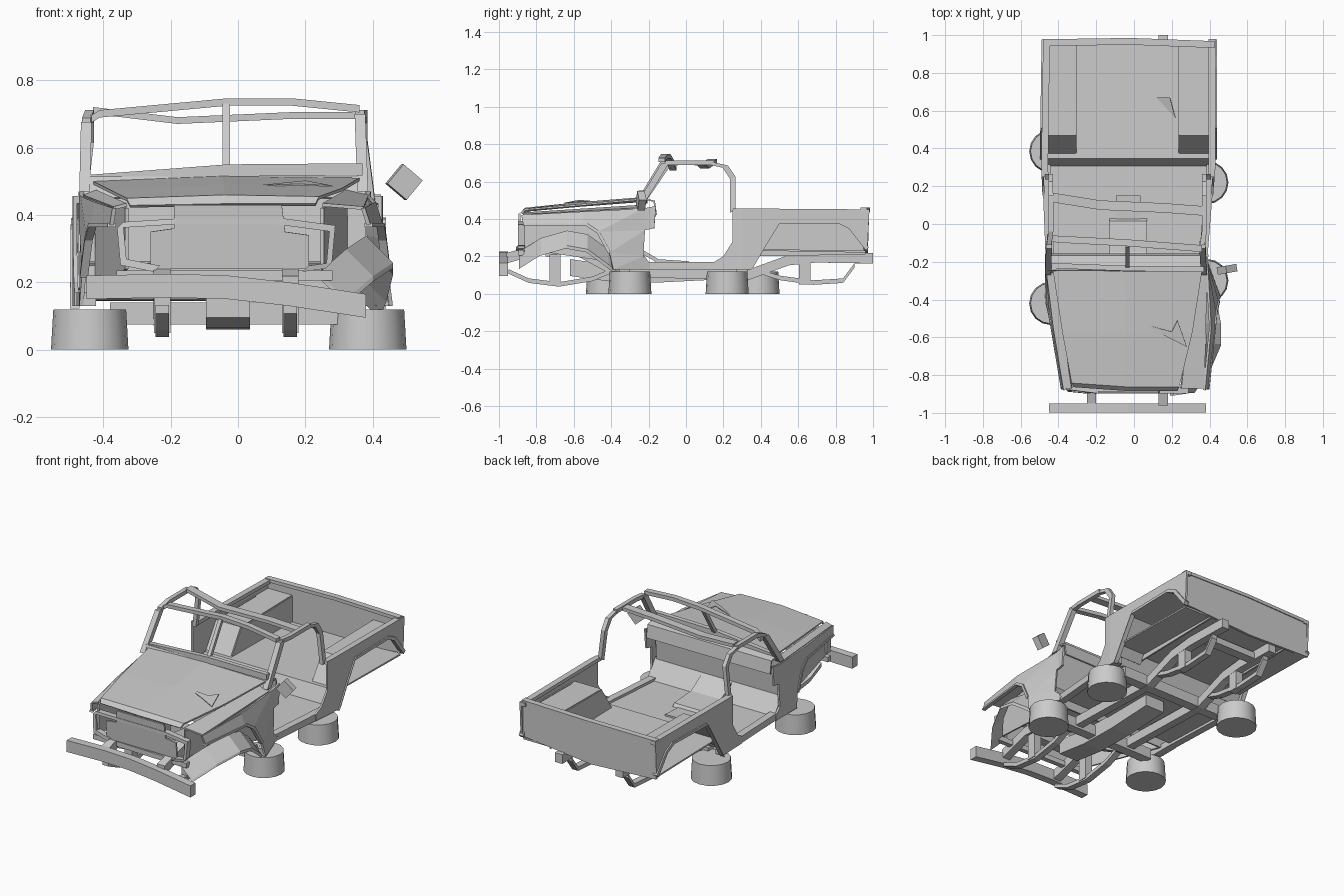
import bpy, bmesh
from math import radians
from mathutils import Vector, Euler


def finish(name, bm, thick=0):
    bmesh.ops.recalc_face_normals(bm, faces=bm.faces)
    me = bpy.data.meshes.new(name)
    bm.to_mesh(me)
    bm.free()
    ob = bpy.data.objects.new(name, me)
    bpy.context.collection.objects.link(ob)
    if thick:
        m = ob.modifiers.new("thickness", 'SOLIDIFY')
        m.thickness, m.offset = thick, 0
    return ob


def box(name, lo, hi, rot=(0, 0, 0)):
    bm = bmesh.new()
    bmesh.ops.create_cube(bm, size=1)
    lo, hi = Vector(lo), Vector(hi)
    r = Euler([radians(a) for a in rot]).to_matrix()
    for v in bm.verts:
        v.co = (lo + hi) / 2 + r @ (v.co * (hi - lo))
    return finish(name, bm)


def panel(name, pts, thick=0.01):
    bm = bmesh.new()
    bm.faces.new([bm.verts.new(p) for p in pts])
    return finish(name, bm, thick)


def bar(name, path, a, b):
    """Rectangular section with half vectors a and b swept along a path."""
    bm, a, b = bmesh.new(), Vector(a), Vector(b)
    rings = [[bm.verts.new(Vector(p) + s * a + t * b)
              for s, t in ((1, 1), (1, -1), (-1, -1), (-1, 1))] for p in path]
    for r, q in zip(rings, rings[1:]):
        for i in range(4):
            bm.faces.new((r[i], r[i - 1], q[i - 1], q[i]))
    bm.faces.new(rings[0])
    bm.faces.new(rings[-1])
    return finish(name, bm)


def ribbon(name, yz, x0, x1, thick=0.01):
    bm = bmesh.new()
    rows = [[bm.verts.new((x, y, z)) for x in (x0, x1)] for y, z in yz]
    for r, q in zip(rows, rows[1:]):
        bm.faces.new((r[0], r[1], q[1], q[0]))
    return finish(name, bm, thick)


# body plan curves: x of the left and right flank along y
PLAN = {-1: [(-0.9, -0.36), (-0.55, -0.42), (-0.2, -0.465), (0.3, -0.485), (1, -0.475)],
        1: [(-0.9, 0.36), (-0.55, 0.40), (-0.2, 0.385), (0.3, 0.425), (1, 0.425)]}


def flank(s, y, z):
    for (y0, x0), (y1, x1) in zip(PLAN[s], PLAN[s][1:]):
        if y <= y1 + 1e-5:
            x = x0 + (x1 - x0) * (y - y0) / (y1 - y0)
            break
    lean = (0.45 - z) * (0.3 if s > 0 else 0.12) * min(1, max(0, (-0.2 - y) / 0.3))
    return x + s * lean


def side_panel(name, s, yz):
    bm = bmesh.new()
    bm.faces.new([bm.verts.new((0, y, z)) for y, z in yz])
    for y in (-0.55, -0.2, 0.3):
        bmesh.ops.bisect_plane(bm, geom=bm.verts[:] + bm.edges[:] + bm.faces[:],
                               plane_co=(0, y, 0), plane_no=(0, 1, 0))
    bmesh.ops.triangulate(bm, faces=bm.faces)
    for v in bm.verts:
        v.co.x = flank(s, v.co.y, v.co.z)
    return finish(name, bm, 0.012)


def on_flank(s, yz, inset=0):
    return [(flank(s, y, z) - s * inset, y, z) for y, z in yz]


FENDER = [(-0.88, 0.42), (-0.23, 0.455), (-0.16, 0.47), (-0.17, 0.35), (-0.22, 0.34), (-0.23, 0.2),
          (-0.19, 0.16), (-0.19, 0.13), (-0.39, 0.13), (-0.41, 0.22), (-0.47, 0.33), (-0.53, 0.37), (-0.87, 0.37)]
REAR_ARCH = [(0.35, 0.13), (0.42, 0.25), (0.5, 0.38), (0.82, 0.385), (0.88, 0.355), (0.97, 0.24)]
BED = [(0.25, 0.45), (0.98, 0.44)] + REAR_ARCH[::-1] + [(0.15, 0.13), (0.15, 0.17), (0.2, 0.2), (0.25, 0.28)]

for s, side in ((-1, "left"), (1, "right")):
    # outer skins, sills, arch lips and bed rails
    side_panel(side + "_front_fender", s, FENDER)
    side_panel(side + "_bed_side", s, BED)
    bar(side + "_sill", on_flank(s, [(-0.39, 0.15), (-0.2, 0.15), (0.3, 0.15), (0.35, 0.15)], 0.02),
        (0.022, 0, 0), (0, 0, 0.02))
    bar(side + "_rear_arch_lip", on_flank(s, REAR_ARCH), (0.014, 0, 0), (0, 0.008, 0.008))
    bar(side + "_front_arch_lip", on_flank(s, FENDER[9:]), (0.012, 0, 0), (0, 0.006, 0.006))
    bar(side + "_bed_rail", on_flank(s, [(0.25, 0.445), (0.3, 0.445), (0.98, 0.44)], 0.012),
        (0.018, 0, 0), (0, 0, 0.011))
    # boxed rear wheel wells
    inner, outer = (0.24, 0.42) if s > 0 else (-0.31, -0.475)
    ribbon(side + "_well_top", [(0.34, 0.18), (0.47, 0.38), (0.96, 0.385)], inner, outer)
    panel(side + "_well_wall", [(inner, y, z) for y, z in
                                ((0.35, 0.2), (0.47, 0.38), (0.96, 0.385), (0.96, 0.21))])
    # engine bay walls and fender tops
    xi, xr = (0.25, 0.32) if s > 0 else (-0.33, -0.42)
    panel(side + "_inner_fender", [(xi, -0.87, 0.24), (xr, -0.27, 0.15), (xr, -0.27, 0.45), (xi, -0.87, 0.42)])
    panel(side + "_fender_top", [(xi, -0.87, 0.43), (flank(s, -0.87, .42), -0.87, 0.42),
                                 (flank(s, -0.25, .45), -0.25, 0.455), (xr, -0.25, 0.47)])
    # chassis rail, leaf springs and spring hangers
    rx = 0.155 if s > 0 else -0.225
    bar(side + "_chassis_rail", [(rx, y, z) for y, z in
                                 ((-0.96, 0.19), (-0.75, 0.25), (-0.6, 0.24), (-0.38, 0.12), (0.33, 0.1),
                                  (0.55, 0.18), (0.7, 0.195), (1.0 if s > 0 else 0.96, 0.19))],
        (0.025, 0, 0), (0, 0, 0.028))
    for end, y0, path in (("front", -0.7, ((-0.95, 0.12), (-0.84, 0.07), (-0.68, 0.05), (-0.5, 0.08), (-0.38, 0.13))),
                          ("rear", 0.635, ((0.36, 0.13), (0.5, 0.085), (0.68, 0.06), (0.84, 0.07), (0.9, 0.15)))):
        bar(side + end + "_leaf_spring", [(rx, y, z) for y, z in path], (0.02, 0, 0), (0, 0, 0.012))
        box(side + end + "_spring_hanger", (rx - 0.024, y0 - 0.03, 0.05), (rx + 0.024, y0 + 0.03, 0.21))
    # windscreen post, roof rail and rear hoop
    xt, zt, xb = (0.362, 0.7, 0.37) if s > 0 else (-0.45, 0.675, -0.455)
    bar(side + "_windscreen_post", [(xb, -0.25, 0.47), (xt, -0.11, zt)], (0.016, 0, 0), (0, 0.02, 0))
    bar(side + "_roof_rail", [(xt, -0.11, zt), (xt + 0.01, -0.04, 0.7), (xt + 0.01, 0.15, 0.70)],
        (0.013, 0, 0), (0, 0, 0.012))
    xh = 0.395 if s > 0 else -0.46
    bar(side + "_rear_hoop", [(xt + 0.01, 0.12, 0.70), (xt + 0.01, 0.21, 0.68), (xt + 0.01, 0.25, 0.62),
                              (xh, 0.25, 0.44)], (0.012, 0, 0), (0, 0.014, 0.006))

# windscreen frame, bent upward
bar("windscreen_header", [(-0.46, -0.07, 0.67), (-0.41, -0.08, 0.7), (-0.03, -0.1, 0.735),
                          (0.16, -0.115, 0.735), (0.36, -0.13, 0.715)], (0, 0.018, 0), (0, 0, 0.011))
bar("windscreen_base", [(-0.455, -0.22, 0.5), (-0.03, -0.235, 0.532), (0.37, -0.24, 0.535)],
    (0, 0.014, 0), (0, 0, 0.018))
bar("windscreen_divider", [(-0.035, -0.225, 0.54), (-0.035, -0.11, 0.73)], (0.011, 0, 0), (0, 0.012, 0))
bar("roof_rear_bar", [(-0.43, 0.14, 0.71), (-0.18, 0.1, 0.68), (0.16, 0.085, 0.695), (0.36, 0.07, 0.695)],
    (0, 0.025, 0), (0, 0, 0.01))

# bulkhead, dashboard and cab floor
panel("bulkhead", [(-0.46, -0.27, 0.15), (0.38, -0.27, 0.15), (0.38, -0.25, 0.47), (-0.46, -0.25, 0.47)])
ribbon("cowl", [(-0.26, 0.45), (-0.24, 0.51), (-0.17, 0.495), (-0.16, 0.42)], -0.455, 0.375)
ribbon("footwell", [(-0.27, 0.26), (-0.19, 0.15), (0.31, 0.15)], -0.46, 0.39)
ribbon("transmission_hump", [(-0.26, 0.24), (-0.15, 0.175), (0.01, 0.165), (0.02, 0.15)], -0.13, 0.07, 0.02)

# bed floor with step and tailgate
ribbon("bed_floor", [(0.31, 0.15), (0.35, 0.235), (0.96, 0.225)], -0.47, 0.42)
panel("tailgate", [(-0.48, 0.965, 0.44), (-0.02, 0.972, 0.445), (0.425, 0.955, 0.45),
                   (0.425, 0.955, 0.24), (-0.05, 0.972, 0.2), (-0.48, 0.965, 0.22)], 0.015)
bar("tailgate_rail", [(-0.48, 0.96, 0.445), (-0.02, 0.967, 0.45), (0.425, 0.95, 0.45)],
    (0, 0.018, 0), (0, 0, 0.01))

# crumpled hood
bm = bmesh.new()
rows = [[bm.verts.new(p) for p in r] for r in (
    [(-0.43, -0.24, 0.495), (-0.05, -0.25, 0.51), (0.36, -0.25, 0.505)],
    [(-0.38, -0.57, 0.47), (-0.04, -0.57, 0.485), (0.31, -0.57, 0.475)],
    [(-0.33, -0.84, 0.445), (-0.04, -0.86, 0.455), (0.24, -0.86, 0.45)],
    [(-0.32, -0.86, 0.425), (-0.04, -0.88, 0.43), (0.23, -0.88, 0.43)])]
for r, q in zip(rows, rows[1:]):
    for i in (0, 1):
        bm.faces.new((r[i], r[i + 1], q[i + 1], q[i]))
finish("hood", bm, 0.01)
panel("hood_torn_flap", [(0.05, -0.53, 0.485), (0.2, -0.57, 0.5), (0.23, -0.51, 0.495), (0.28, -0.65, 0.485),
                         (0.18, -0.6, 0.49)], 0.004)
panel("bed_torn_flap", [(0.12, 0.67, 0.24), (0.19, 0.67, 0.26), (0.22, 0.56, 0.24)], 0.004)

# grille with open lamp bays
panel("grille_panel", [(-0.19, -0.89, 0.43), (0.13, -0.89, 0.43), (0.14, -0.89, 0.35), (0.21, -0.89, 0.34),
                       (0.21, -0.88, 0.24), (-0.26, -0.88, 0.24), (-0.26, -0.89, 0.35), (-0.19, -0.89, 0.36)])
bar("grille_surround", [(-0.24, -0.88, 0.24), (-0.34, -0.87, 0.26), (-0.35, -0.86, 0.37), (-0.19, -0.88, 0.38),
                        (0.13, -0.88, 0.38), (0.28, -0.88, 0.36), (0.27, -0.88, 0.25), (0.2, -0.89, 0.24)],
    (0.009, 0, 0.009), (0, 0.018, 0))
bar("front_valance", [(-0.36, -0.86, 0.22), (0.28, -0.88, 0.22)], (0, 0.015, 0), (0, 0, 0.015))

# drooping bumper and fallen fender flare
bar("front_bumper", [(-0.45, -0.975, 0.185), (-0.2, -0.975, 0.19), (-0.03, -0.975, 0.185),
                     (0.15, -0.975, 0.165), (0.38, -0.975, 0.13)], (0, 0.024, 0), (0, 0, 0.035))
bar("loose_fender_flare", [(0.28, -0.89, 0.18), (0.36, -0.78, 0.25), (0.42, -0.64, 0.29),
                           (0.42, -0.53, 0.27), (0.4, -0.42, 0.19), (0.38, -0.36, 0.14)],
    (0.04, 0, -0.04), (0, 0.004, 0.008))

# gearbox and crossmembers
bar("gearbox", [(-0.03, -0.62, 0.14), (-0.03, -0.4, 0.11), (-0.03, -0.15, 0.105), (-0.03, 0.15, 0.12)],
    (0.065, 0, 0), (0, 0, 0.045))
for name, y, z in (("front", -0.72, 0.22), ("rear", 0.8, 0.19)):
    box(name + "_crossmember", (-0.22, y - 0.03, z - 0.02), (0.15, y + 0.03, z + 0.02))
box("front_outrigger", (-0.38, -0.36, 0.075), (0.34, -0.3, 0.14))
box("rear_outrigger", (-0.38, 0.27, 0.075), (0.34, 0.33, 0.14))

# loose wing mirror
box("wing_mirror", (0.455, -0.26, 0.46), (0.53, -0.22, 0.535), (0, 40, 10))

# wheel hubs standing in for missing wheels
for name, x, y in (("front_left", -0.44, -0.42), ("front_right", 0.385, -0.3),
                   ("rear_left", -0.44, 0.385), ("rear_right", 0.385, 0.22)):
    bm = bmesh.new()
    bmesh.ops.create_cone(bm, cap_ends=True, segments=16, radius1=0.115, radius2=0.108, depth=0.12)
    hub = finish(name + "_hub_stand", bm)
    hub.location = (x, y, 0.06)
    for p in hub.data.polygons:
        p.use_smooth = abs(p.normal.z) < 0.3
